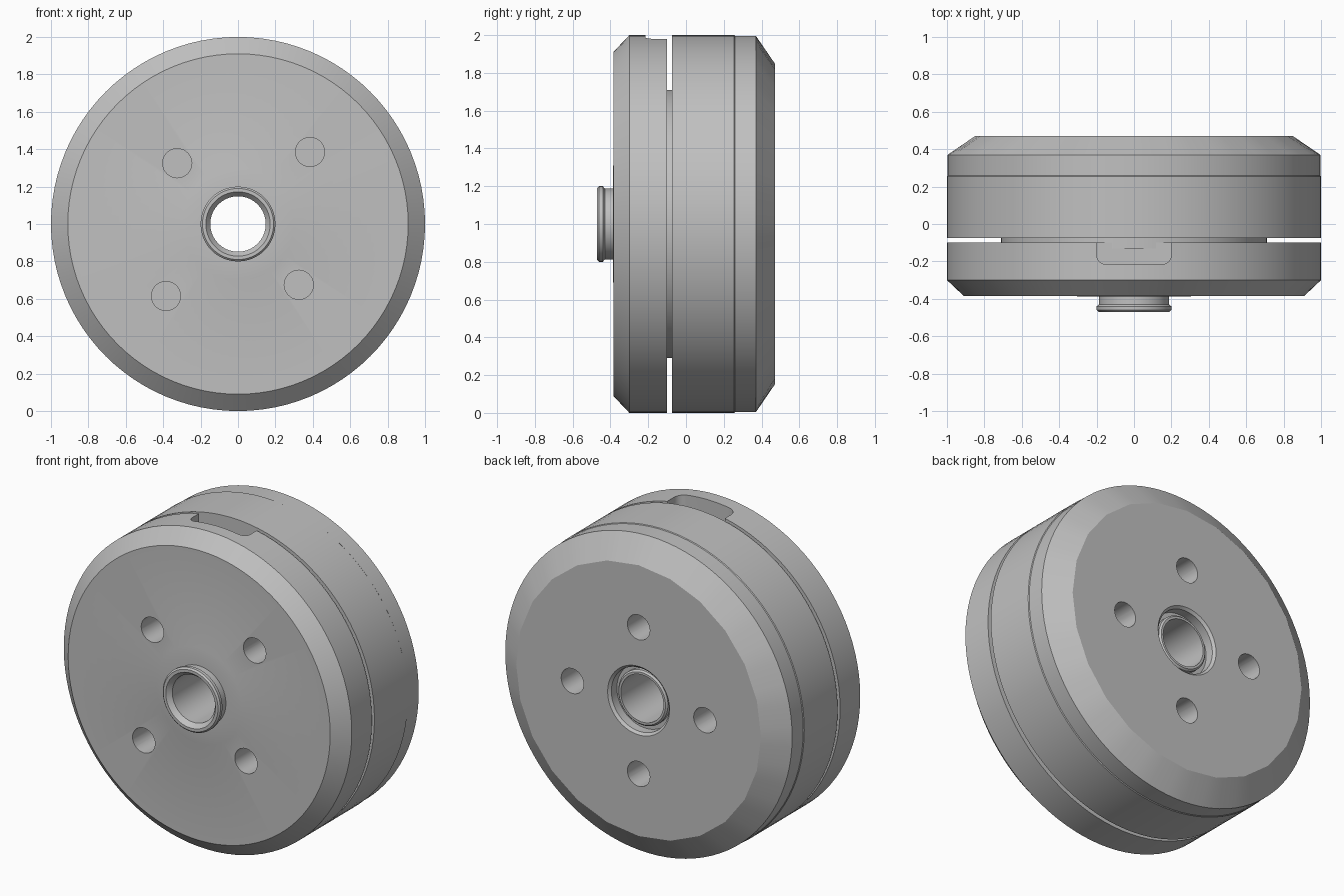
import bpy, bmesh, math
from mathutils import Matrix, Vector

SEGMENTS = 96
AXIS_Z = 1.0

if "Cube" in bpy.data.objects:
    bpy.data.objects.remove(bpy.data.objects["Cube"], do_unlink=True)

grey = bpy.data.materials.new("metal grey")
grey.use_nodes = True
GREY = (0.53, 0.53, 0.53, 1.0)
grey.diffuse_color = GREY
grey.node_tree.nodes["Principled BSDF"].inputs["Base Color"].default_value = GREY


def make_object(name, bm):
    bmesh.ops.recalc_face_normals(bm, faces=bm.faces)
    mesh = bpy.data.meshes.new(name)
    bm.to_mesh(mesh)
    bm.free()
    mesh.materials.append(grey)
    obj = bpy.data.objects.new(name, mesh)
    bpy.context.collection.objects.link(obj)
    return obj


def lathe(name, profile, facet_radius=None, sides=24):
    """Revolve a closed (radius, y) loop; one radius may follow a coarser polygon."""
    bm = bmesh.new()
    rings = []
    step = math.tau / sides
    for i in range(SEGMENTS):
        a = math.tau * i / SEGMENTS
        flat = math.cos(step / 2) / math.cos(a % step - step / 2)
        ring = []
        for r, y in profile:
            if r == facet_radius:
                r *= flat
            ring.append(bm.verts.new((r * math.cos(a), y, AXIS_Z + r * math.sin(a))))
        rings.append(ring)
    n = len(profile)
    for i in range(SEGMENTS):
        here, there = rings[i], rings[(i + 1) % SEGMENTS]
        for j in range(n):
            k = (j + 1) % n
            bm.faces.new((here[j], here[k], there[k], there[j]))
    return make_object(name, bm)


def drill(name, x, z, y_from, y_to, radius=0.078):
    bm = bmesh.new()
    place = Matrix.Translation((x, (y_from + y_to) / 2, AXIS_Z + z))
    bmesh.ops.create_cone(bm, cap_ends=True, segments=32, radius1=radius,
                          radius2=radius, depth=abs(y_to - y_from),
                          matrix=place @ Matrix.Rotation(math.pi / 2, 4, 'X'))
    return make_object(name, bm)


def cut(target, cutters):
    bpy.context.view_layer.objects.active = target
    for cutter in cutters:
        cutter.hide_render = True
        mod = target.modifiers.new("cut", 'BOOLEAN')
        mod.operation = 'DIFFERENCE'
        mod.solver = 'EXACT'
        mod.object = cutter
        bpy.ops.object.modifier_apply(modifier=mod.name)
        bpy.data.objects.remove(cutter, do_unlink=True)


# Front base plate with a chamfered rim and a faint raised ring round the hub
base = lathe("front_base", [
    (0.17, -0.387), (0.30, -0.387), (0.31, -0.385), (0.91, -0.385),
    (1.0, -0.30), (1.0, -0.10), (0.17, -0.10)])

# Cable slot with rounded front corners
bm = bmesh.new()
bmesh.ops.create_cube(bm, size=1, matrix=Matrix.Translation((0, -0.1175, 1.9))
                      @ Matrix.Diagonal((0.4, 0.195, 0.4, 1)))
corners = [e for e in bm.edges
           if all(v.co.y < -0.2 for v in e.verts)
           and abs((e.verts[0].co - e.verts[1].co).normalized().z) > 0.9]
bmesh.ops.bevel(bm, geom=corners, offset=0.05, segments=6, profile=0.5,
                affect='EDGES')
slot = make_object("slot_cutter", bm)

# Blind mounting holes in the front: two pairs on slightly different circles
front_holes = [drill("front_drill", x, z, -0.5, -0.14)
               for x, z in ((-0.325, 0.325), (0.385, 0.385),
                            (0.325, -0.325), (-0.385, -0.385))]
cut(base, [slot] + front_holes)

# Rotating bell with a fine seam step and a wide rear chamfer
bell = lathe("rear_bell", [
    (0.20, -0.075), (1.0, -0.075), (1.0, 0.255), (0.996, 0.26),
    (0.996, 0.37), (0.85, 0.47), (0.215, 0.47), (0.20, 0.455)],
    facet_radius=0.85)
rear_holes = []
for i in range(4):
    spot = Vector((0.46, 0)) @ Matrix.Rotation(i * math.pi / 2, 2)
    rear_holes.append(drill("rear_drill", spot.x, spot.y, 0.1, 0.6))
cut(bell, rear_holes)

# Inner core seen through the gap
core = lathe("inner_core", [(0.17, -0.13), (0.71, -0.13), (0.71, -0.03), (0.17, -0.03)])

# Hollow shaft: lipped collar at the front, recessed end at the rear
shaft = lathe("hollow_shaft", [
    (0.148, -0.44), (0.172, -0.47), (0.19, -0.47), (0.20, -0.46),
    (0.20, -0.44), (0.187, -0.43), (0.187, -0.39), (0.187, 0.38), (0.205, 0.38),
    (0.205, 0.40), (0.172, 0.40), (0.172, 0.425), (0.162, 0.435), (0.148, 0.435)])

for obj in bpy.context.selected_objects:
    obj.select_set(False)
for obj in (base, bell, core, shaft):
    obj.select_set(True)
bpy.context.view_layer.objects.active = base
bpy.ops.object.shade_smooth_by_angle(angle=math.radians(25))
